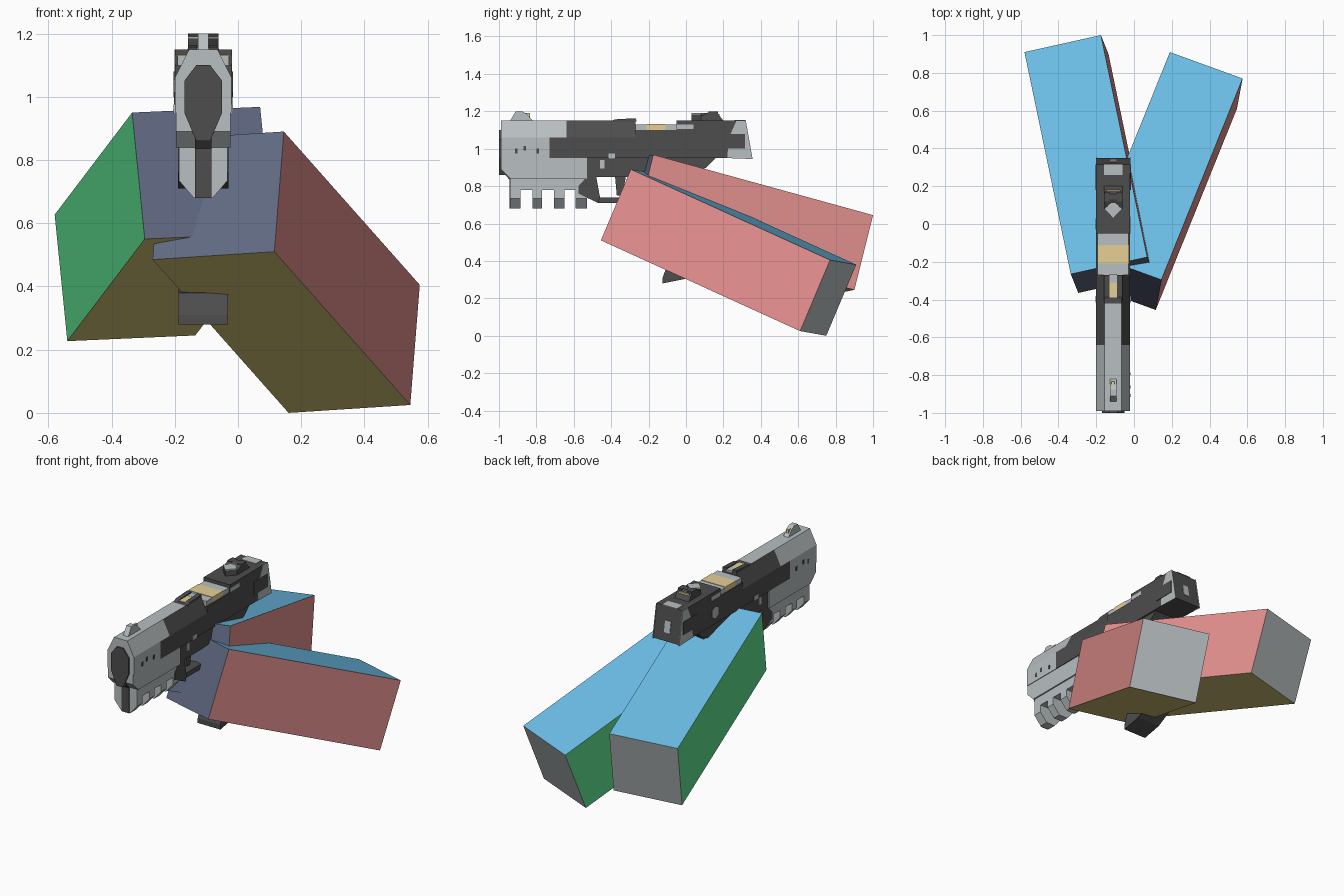
import bpy, bmesh
from mathutils import Matrix, Vector

if "Cube" in bpy.data.objects:
    bpy.data.objects.remove(bpy.data.objects["Cube"], do_unlink=True)

CX = -0.11  # centre line of the pistol


def material(name, *rgb):
    m = bpy.data.materials.new(name)
    lin = [((c / 255 + 0.055) / 1.055) ** 2.4 for c in rgb]
    m.use_nodes = True
    m.diffuse_color = (*lin, 1)
    m.node_tree.nodes["Principled BSDF"].inputs["Base Color"].default_value = (*lin, 1)
    return m


LIGHT = material("light grey", 184, 191, 193)
DARK = material("dark grey", 77, 77, 77)
BRASS = material("brass", 230, 208, 149)
RED = material("soft red", 230, 146, 144)
GREEN = material("green", 95, 226, 143)
BLUE = material("sky blue", 109, 191, 232)
OLIVE = material("olive", 228, 212, 130)
SLATE = material("slate blue", 97, 106, 130)


def finish(name, bm, *mats):
    bmesh.ops.recalc_face_normals(bm, faces=bm.faces)
    me = bpy.data.meshes.new(name)
    bm.to_mesh(me)
    bm.free()
    for m in mats:
        me.materials.append(m)
    ob = bpy.data.objects.new(name, me)
    bpy.context.collection.objects.link(ob)
    return ob


def loft(rings):
    """Closed tube through matching rings of points, capped at both ends."""
    bm = bmesh.new()
    loops = [[bm.verts.new(p) for p in ring] for ring in rings]
    n = len(loops[0])
    for a, b in zip(loops, loops[1:]):
        for i in range(n):
            j = (i + 1) % n
            bm.faces.new((a[i], a[j], b[j], b[i]))
    bm.faces.new(loops[0])
    bm.faces.new(loops[-1])
    return bm


def side_profile(name, mat, pts, half, x=CX):
    """Extrude a (y, z) outline across the width."""
    return finish(name, loft([[(x + s, y, z) for y, z in pts] for s in (-half, half)]), mat)


def cross_section(half_pts, ys):
    """Extrude a mirrored (half width, z) section along y."""
    pts = half_pts + [(-x, z) for x, z in reversed(half_pts)]
    return loft([[(CX + x, y, z) for x, z in pts] for y in ys])


def block(name, mat, half, y0, y1, z0, z1, x=CX):
    return side_profile(name, mat, [(y0, z0), (y1, z0), (y1, z1), (y0, z1)], half, x)


# Two big tilted forearm boxes, one colour per side
def arm(name, corner, u, v, w):
    u, v, w = Vector(u), Vector(v), Vector(w)
    centre = Vector(corner) + (u + v + w) / 2
    bm = bmesh.new()
    bmesh.ops.create_cube(bm, size=1)
    bm.normal_update()
    for f in bm.faces:
        axis = max(range(3), key=lambda i: abs(f.normal[i]))
        f.material_index = axis * 2 + (f.normal[axis] < 0)
    bm.transform(Matrix((u, v, w)).transposed().to_4x4())
    bmesh.ops.translate(bm, verts=bm.verts, vec=centre)
    finish(name, bm, RED, GREEN, LIGHT, SLATE, BLUE, OLIVE)


arm("left_arm", (-0.27, -0.315, 0.485), (0.385, -0.14, 0.025),
    (0.43, 1.065, -0.485), (0.03, 0.16, 0.38))
arm("right_arm", (-0.295, -0.365, 0.55), (0.405, 0.09, 0.018),
    (-0.245, 1.175, -0.323), (-0.04, 0.10, 0.40))

# Front slide: chamfered, light at the nose and along the top
bm = cross_section([(0.09, 0.95), (0.09, 1.06), (0.045, 1.15)],
                   (-0.99, -0.73, -0.64, -0.42, -0.27))
for f in bm.faces:
    c = f.calc_center_median()
    light = c.y < -0.73 or (c.y < -0.64 and c.z > 1.08) or (c.y < -0.42 and c.z > 1.14)
    f.material_index = 0 if light else 1
finish("front_slide", bm, LIGHT, DARK)

# Ejection port and the open channel ahead of it
block("port_slide", DARK, 0.09, -0.27, -0.05, 0.95, 1.10)
block("port_cover", LIGHT, 0.082, -0.27, -0.05, 1.10, 1.13)
block("chamber_band", BRASS, 0.083, -0.21, -0.11, 1.10, 1.133)
for s in (-1, 1):
    side_profile("channel_rail", DARK, [(-0.42, 1.14), (-0.27, 1.14), (-0.27, 1.163), (-0.38, 1.157)],
                 0.014, CX + s * 0.034)
block("extractor_pin", BRASS, 0.02, -0.39, -0.31, 1.145, 1.154)
block("extractor_end", LIGHT, 0.02, -0.31, -0.265, 1.145, 1.155)

# Rear slide with sloping back and light corner panels
side_profile("rear_slide", DARK, [(-0.05, 0.95), (0.35, 0.95), (0.315, 1.15), (-0.05, 1.15)], 0.09)
for side, s in (("left", 1), ("right", -1)):
    x = CX + s * 0.09
    side_profile(side + "_rear_panel", LIGHT,
                 [(0.22, 0.95), (0.356, 0.945), (0.32, 1.15), (0.27, 1.15), (0.23, 1.06)], 0.0015, x)
    block(side + "_rear_inset", DARK, 0.004, 0.18, 0.315, 1.0, 1.08, x)
    block(side + "_port_strip", LIGHT, 0.0015, -0.05, 0.04, 1.105, 1.13, x)
    block(side + "_frame_pin", LIGHT, 0.004, -0.415, -0.38, 0.945, 0.975, x)
    block(side + "_catch", LIGHT, 0.004, -0.46, -0.435, 0.895, 0.94, CX + s * 0.08)
    for y, z in ((-0.915, 0.975), (-0.87, 0.99), (-0.8, 0.975)):
        block(side + "_vent", DARK, 0.002, y, y + 0.015, z, z + 0.025, x)
side_profile("safety_spot", LIGHT, [(-0.03, 1.0), (0.0, 0.985), (0.03, 1.0), (0.03, 1.04),
                                    (0.0, 1.055), (-0.03, 1.04)], 0.003, CX - 0.09)
block("rear_top_panel", LIGHT, 0.05, 0.26, 0.318, 1.15, 1.153)
side_profile("rear_plate", LIGHT, [(0.341, 1.0), (0.345, 1.0), (0.333, 1.07), (0.329, 1.07)], 0.02)

# Sights
side_profile("front_sight", LIGHT,
             [(-0.94, 1.15), (-0.82, 1.15), (-0.85, 1.185), (-0.875, 1.2), (-0.91, 1.2)], 0.017)
block("front_sight_dot", BRASS, 0.008, -0.86, -0.835, 1.15, 1.19)
side_profile("rear_sight", DARK, [(0.08, 1.15), (0.2, 1.15), (0.16, 1.2), (0.13, 1.2), (0.08, 1.175)], 0.048)
block("rear_sight_bar", BRASS, 0.035, 0.165, 0.18, 1.15, 1.185)
diamond = [(0, 0.03), (0.048, 0.08), (0, 0.12), (-0.048, 0.08)]
for name, mat, z0, z1 in (("diamond_base", DARK, 1.15, 1.184), ("diamond_top", LIGHT, 1.184, 1.19)):
    finish(name, loft([[(CX + x, y, z) for x, y in diamond] for z in (z0, z1)]), mat)
for s in (-1, 1):
    block("rear_sight_post", DARK, 0.014, 0.12, 0.17, 1.15, 1.2, CX + s * 0.033)

# Muzzle and front strip
finish("muzzle", cross_section([(0.022, 0.86), (0.06, 0.95), (0.06, 1.05), (0.022, 1.1)],
                               (-1.0, -0.95)), DARK)
side_profile("front_strip", DARK, [(-0.994, 0.95), (-0.994, 0.89), (-0.945, 0.836),
                                   (-0.945, 0.68), (-0.93, 0.68), (-0.93, 0.95)], 0.026)

# Front frame and slotted rail
side_profile("front_frame", LIGHT,
             [(-0.99, 0.95), (-0.99, 0.89), (-0.94, 0.84), (-0.53, 0.84), (-0.53, 0.95)], 0.086)
block("rail_base", LIGHT, 0.077, -0.94, -0.53, 0.78, 0.84)
for y0, y1 in ((-0.94, -0.885), (-0.82, -0.77), (-0.705, -0.65), (-0.59, -0.53)):
    finish("rail_tooth", cross_section([(0.03, 0.68), (0.077, 0.735), (0.077, 0.78)], (y0, y1)), LIGHT)

# Rear frame, trigger guard, trigger, grip and magazine
side_profile("rear_frame", DARK, [(-0.53, 0.95), (-0.53, 0.85), (-0.3, 0.85), (0.06, 0.88),
                                  (0.11, 0.9), (0.16, 0.95)], 0.08)
side_profile("guard_front", DARK,
             [(-0.53, 0.85), (-0.575, 0.8), (-0.575, 0.76), (-0.47, 0.71), (-0.46, 0.74),
              (-0.48, 0.85)], 0.08)
block("guard_bottom", DARK, 0.055, -0.47, -0.2, 0.71, 0.74)
side_profile("trigger", DARK, [(-0.38, 0.86), (-0.32, 0.86), (-0.34, 0.75), (-0.37, 0.75)], 0.02)
side_profile("grip", DARK, [(-0.24, 0.9), (0.08, 0.9), (0.1, 0.42), (-0.08, 0.4)], 0.07)
side_profile("magazine_base", DARK, [(-0.125, 0.28), (-0.125, 0.31), (-0.1, 0.38), (0.1, 0.42),
                                     (0.1, 0.36), (0.0, 0.305)], 0.078)
